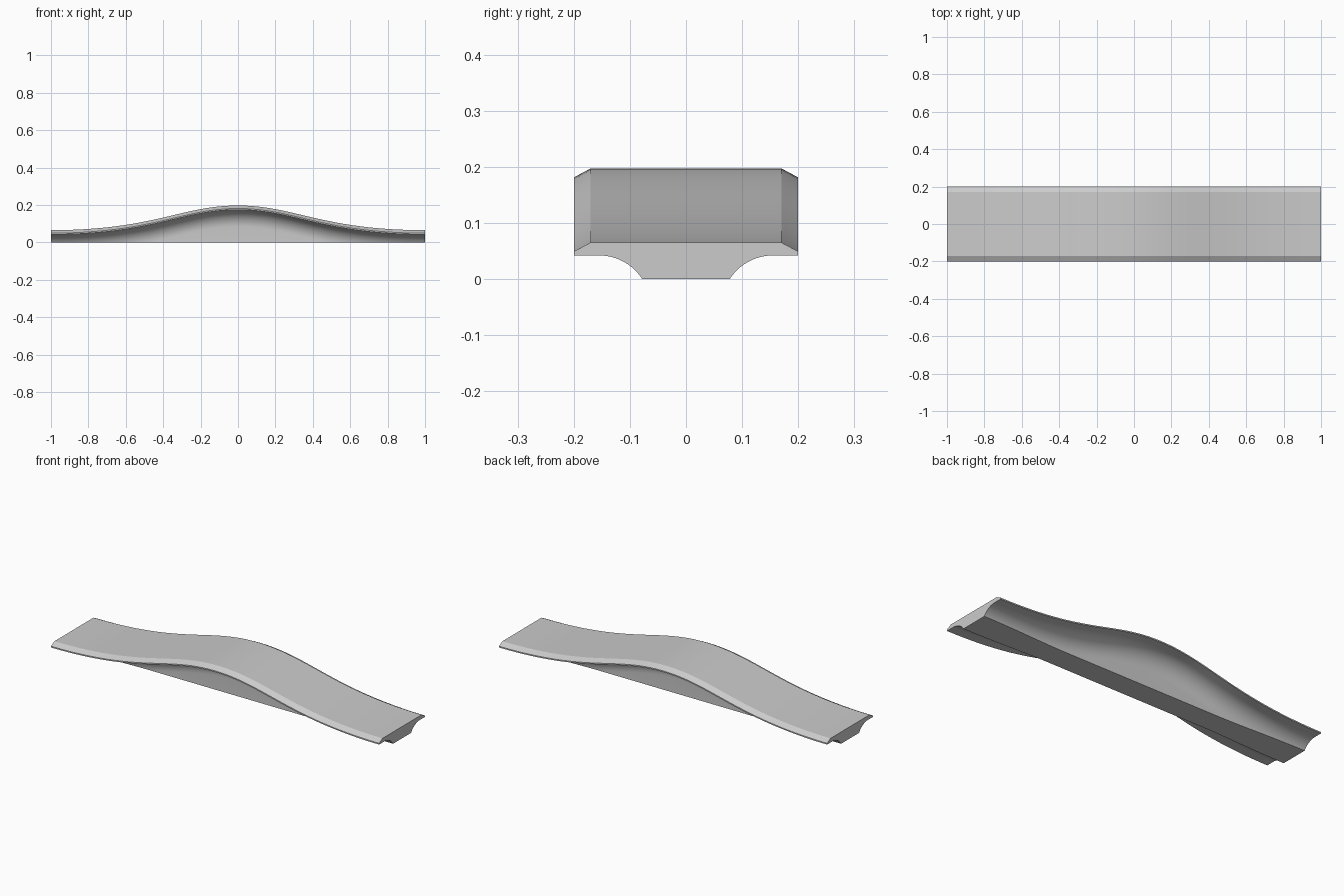
import bpy, bmesh, math

if "Cube" in bpy.data.objects:
    bpy.data.objects.remove(bpy.data.objects["Cube"])

R = 0.0916          # radius of the hollow under each wing
STEPS = 12          # segments in each hollow
HALF = 24           # stations per half length


def half_section(h):
    """Right half of the cross-section, from top edge down to the foot."""
    under = h - 0.023
    pts = [(0.17, h), (0.20, h - 0.016), (0.20, under)]
    sweep = math.acos(max(0.0, 1 - under / R))
    for i in range(STEPS + 1):
        a = sweep * i / STEPS
        pts.append((0.155 - R * math.sin(a), under - R * (1 - math.cos(a))))
    pts.append((pts[-1][0], 0.0))
    return pts


# Humped top line: a smooth S-curve from the crown to each end
def station(t):
    s = 1 - t
    x = 3 * s * s * t * 0.30 + 3 * s * t * t * 0.45 + t ** 3
    z = 0.065 + 0.132 * (s ** 3 + 3 * s * s * t)
    return x, z


right = [station(i / HALF) for i in range(HALF + 1)]
stations = [(-x, z) for x, z in reversed(right[1:])] + right

# Loft the T-shaped section along the length
bm = bmesh.new()
rings = []
for x, h in stations:
    half = half_section(h)
    loop = half + [(-y, z) for y, z in reversed(half)]
    rings.append([bm.verts.new((x, y, z)) for y, z in loop])
n = len(rings[0])
for a, b in zip(rings, rings[1:]):
    for i in range(n):
        j = (i + 1) % n
        bm.faces.new((a[i], a[j], b[j], b[i]))
bm.faces.new(rings[0])
bm.faces.new(rings[-1])
bmesh.ops.remove_doubles(bm, verts=bm.verts, dist=0.0002)
bmesh.ops.recalc_face_normals(bm, faces=bm.faces)

mesh = bpy.data.meshes.new("arched_rail")
bm.to_mesh(mesh)
bm.free()
rail = bpy.data.objects.new("arched_rail", mesh)
bpy.context.collection.objects.link(rail)

# Smooth curves, sharp chamfers and ends
bpy.context.view_layer.objects.active = rail
rail.select_set(True)
bpy.ops.object.shade_smooth_by_angle(angle=math.radians(25))
